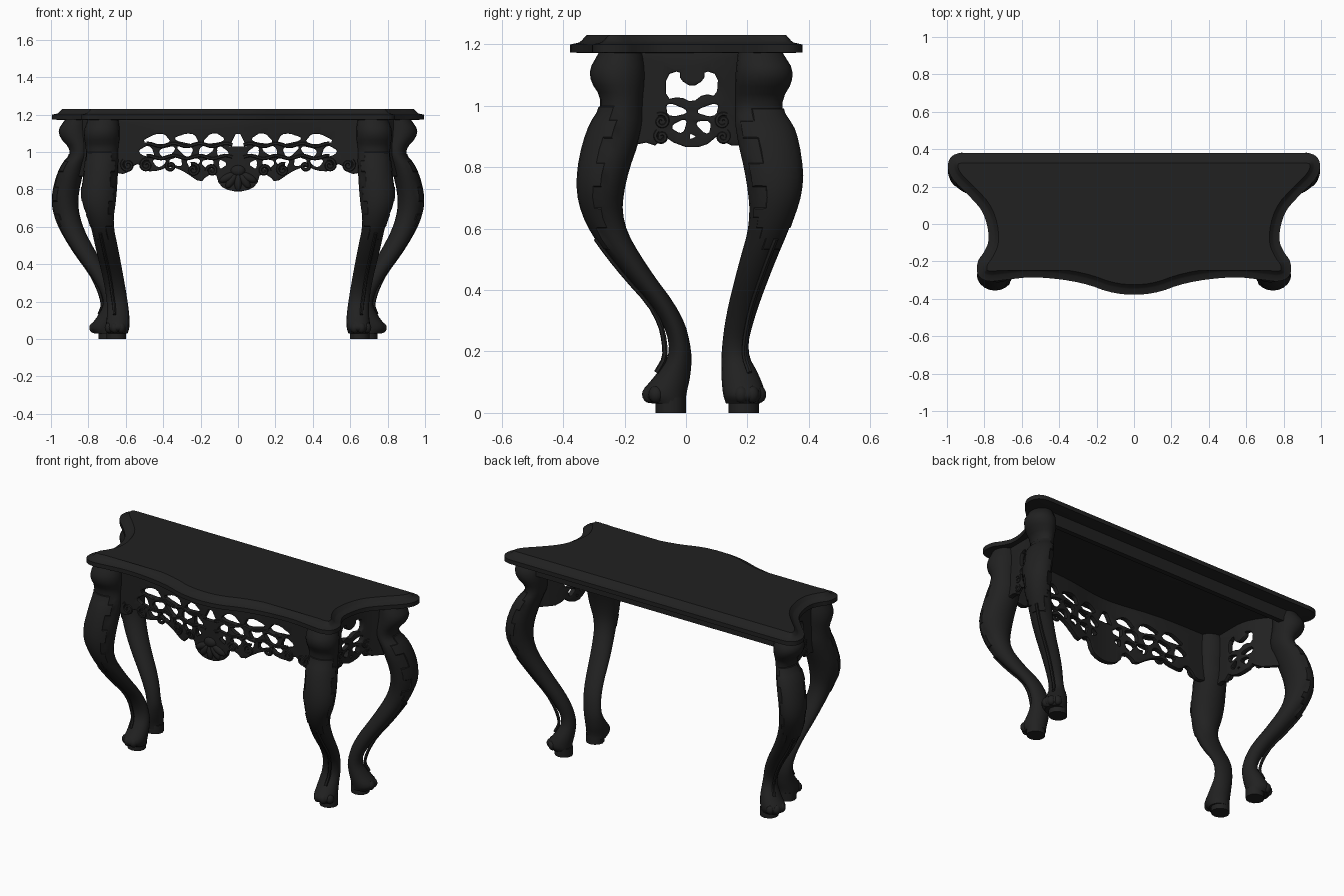
import bpy, bmesh, math
from mathutils import Vector, Matrix

if "Cube" in bpy.data.objects:
    bpy.data.objects.remove(bpy.data.objects["Cube"])

COLOUR = (0.015, 0.015, 0.015, 1)
wood = bpy.data.materials.new("black_wood")
wood.use_nodes = True
wood.diffuse_color = COLOUR
wood.node_tree.nodes["Principled BSDF"].inputs["Base Color"].default_value = COLOUR


def smooth(points, closed=True, rounds=2):
    """Round a polyline by cutting its corners."""
    pts = [Vector(p) for p in points]
    for _ in range(rounds):
        pairs = list(zip(pts, pts[1:] + pts[:1])) if closed else list(zip(pts, pts[1:]))
        cut = [q for a, b in pairs for q in (a.lerp(b, 0.25), a.lerp(b, 0.75))]
        pts = cut if closed else [pts[0]] + cut + [pts[-1]]
    return pts


def finish(name, bm, mirror=False):
    bmesh.ops.remove_doubles(bm, verts=bm.verts, dist=0.0001)
    bmesh.ops.recalc_face_normals(bm, faces=bm.faces)
    mesh = bpy.data.meshes.new(name)
    bm.to_mesh(mesh)
    bm.free()
    mesh.materials.clear()
    mesh.materials.append(wood)
    obj = bpy.data.objects.new(name, mesh)
    bpy.context.collection.objects.link(obj)
    bpy.ops.object.select_all(action='DESELECT')
    obj.select_set(True)
    bpy.context.view_layer.objects.active = obj
    bpy.ops.object.shade_smooth_by_angle(angle=math.radians(35))
    if mirror:
        obj.modifiers.new("mirror", 'MIRROR').use_mirror_merge = False


def loft(bm, rings):
    loops = [[bm.verts.new(p) for p in ring] for ring in rings]
    for a, b in zip(loops, loops[1:]):
        for i in range(len(a)):
            j = (i + 1) % len(a)
            bm.faces.new((a[i], a[j], b[j], b[i]))
    bm.faces.new(loops[0])
    bm.faces.new(loops[-1])


def curve_mesh(splines, flat, thick, bevel):
    """Turn splines into a filled plate (flat) or tubes, as a bmesh."""
    data = bpy.data.curves.new("path", 'CURVE')
    data.dimensions = '2D' if flat else '3D'
    data.fill_mode = 'BOTH' if flat else 'FULL'
    data.extrude, data.bevel_depth, data.bevel_resolution = thick, bevel, 1
    data.offset = -bevel if flat else 0
    data.use_fill_caps = True
    for pts in splines:
        sp = data.splines.new('POLY')
        sp.points.add(len(pts) - 1)
        for p, q in zip(sp.points, pts):
            p.co = (*Vector(q).to_3d(), 1)
        sp.use_cyclic_u = flat
    obj = bpy.data.objects.new("path", data)
    bpy.context.collection.objects.link(obj)
    mesh = obj.evaluated_get(bpy.context.evaluated_depsgraph_get()).to_mesh()
    bm = bmesh.new()
    bm.from_mesh(mesh)
    bpy.data.objects.remove(obj)
    return bm


def bend(bm, place):
    """Slice into narrow strips, then move every vertex onto the curved surface."""
    for i in range(-16, 17):
        bmesh.ops.bisect_plane(bm, geom=bm.verts[:] + bm.edges[:] + bm.faces[:], dist=1e-5,
                               plane_co=(i * .04 + .003, 0, 0), plane_no=(1, 0, 0))
    for v in bm.verts:
        v.co = place(*v.co)
    return bm


def blob(bm, centre, size, turn=Matrix()):
    m = Matrix.Translation(centre) @ turn @ Matrix.Diagonal((*size, 1))
    bmesh.ops.create_uvsphere(bm, u_segments=12, v_segments=8, radius=1, matrix=m)


def opening(x, z, rx, rz, tilt):
    """Irregular three-lobed hole."""
    pts = []
    for i in range(16):
        a = math.tau * i / 16
        r = 1 + .16 * math.cos(3 * a + 40 * x + 20 * z)
        u, v = rx * r * math.cos(a), rz * r * math.sin(a)
        pts.append((x + u * math.cos(tilt) - v * math.sin(tilt),
                    z + u * math.sin(tilt) + v * math.cos(tilt)))
    return pts


def spiral(x, z, r, start, turns):
    steps = 22
    return [(x + r * (1 - 0.75 * i / steps) * math.cos(start + turns * math.tau * i / steps),
             z + r * (1 - 0.75 * i / steps) * math.sin(start + turns * math.tau * i / steps))
            for i in range(steps + 1)]


def flip(pts):
    return [(-p[0], p[1]) for p in pts]


# Table top: serpentine outline lofted through a moulded edge
half = [(0, .38), (.45, .38), (.86, .38), (.96, .38), (1.0, .33), (.985, .25), (.88, .15),
        (.80, .06), (.77, -.08), (.80, -.15), (.84, -.2), (.84, -.28), (.78, -.31),
        (.7, -.3), (.53, -.28), (.28, -.31), (.1, -.378)]
outline = smooth(half + [(-x, y) for x, y in reversed(half[1:])])


def inset(pts, d, z):
    ring = []
    for i, p in enumerate(pts):
        t = (pts[(i + 1) % len(pts)] - pts[i - 1]).normalized()
        ring.append((p.x + t.y * d, p.y - t.x * d, z))
    return ring


bm = bmesh.new()
loft(bm, [inset(outline, d, z) for d, z in
          ((.03, 1.172), (0, 1.174), (0, 1.199), (.03, 1.206), (.038, 1.212), (.054, 1.23))])
finish("table_top", bm)

# Cabriole legs: rows of z, x range, y range
FRONT = [(1.18, .64, .8, -.28, -.14), (1.1, .63, .83, -.325, -.13), (1.01, .64, .81, -.265, -.14),
         (.92, .64, .82, -.325, -.14), (.75, .65, .845, -.36, -.2), (.62, .67, .79, -.33, -.21),
         (.48, .64, .76, -.23, -.13), (.32, .61, .72, -.085, -.01), (.2, .59, .7, -.045, .02),
         (.12, .58, .7, -.1, .015), (.06, .58, .71, -.155, 0), (.03, .59, .7, -.11, 0)]
BACK = [(1.18, .8, .92, .17, .31), (1.1, .79, .975, .16, .36), (1.0, .79, .88, .16, .30),
        (.92, .82, .955, .16, .36), (.75, .86, 1.0, .2, .385), (.62, .84, .97, .21, .345),
        (.48, .77, .89, .17, .285), (.32, .67, .77, .13, .225), (.2, .64, .71, .115, .195),
        (.12, .64, .75, .115, .24), (.06, .65, .8, .12, .26), (.03, .65, .77, .13, .24)]


def leg(name, rows, out, pad):
    sides = 20
    out = Vector(out).normalized()
    facing = math.atan2(out.y, out.x)
    rows = smooth(rows, closed=False)
    rings, stem = [], []
    for z, x0, x1, y0, y1 in rows:
        cx, cy, rx, ry = (x0 + x1) / 2, (y0 + y1) / 2, (x1 - x0) / 2, (y1 - y0) / 2
        rings.append([(cx + rx * math.cos(math.tau * i / sides),
                       cy + ry * math.sin(math.tau * i / sides), z) for i in range(sides)])
        if .13 < z < .6:
            gap = .003 + .014 * max(0, 1 - abs(z - .23) / .12)
            stem.append((cx + out.x * (rx + gap), cy + out.y * (ry + gap), z))
    bm = bmesh.new()
    loft(bm, rings)
    bmesh.ops.recalc_face_normals(bm, faces=bm.faces)
    # raised leaf with a jagged border on the knee
    leaf = []
    for k, f in enumerate(f for f in bm.faces if len(f.verts) == 4):
        z = f.calc_center_median().z
        turn = abs((math.tau * (k % sides + .5) / sides - facing + math.pi) % math.tau - math.pi)
        spread = 1.35 if (k // sides) % 4 < 2 else .95
        if .52 < z < 1.0 and turn < spread * min(1, (z - .4) * 4):
            leaf.append(f)
    bmesh.ops.inset_region(bm, faces=leaf, thickness=.004, depth=.004)
    # paw toes
    foot = rows[-5]
    cx, cy = (foot[1] + foot[2]) / 2, (foot[3] + foot[4]) / 2
    for swing in (-.7, 0, .7):
        d = Vector((math.cos(facing + swing), math.sin(facing + swing)))
        blob(bm, (cx + d.x * .052, cy + d.y * .052, .06), (.024, .024, .028))
    finish(name, bm, mirror=True)
    # slender stem down the shin
    finish(name + "_stem", curve_mesh([stem], False, 0, .009), mirror=True)
    # foot pad
    bm = bmesh.new()
    loft(bm, [[(pad[0] + .052 * math.cos(math.tau * i / 12),
                pad[1] + .05 * math.sin(math.tau * i / 12), z) for i in range(12)]
              for z in (0, .05)])
    finish(name + "_pad", bm, mirror=True)


leg("front_leg", FRONT, (.3, -1), (.65, -.05))
leg("back_leg", BACK, (1, .6), (.695, .188))


# Front apron: pierced plate bowed gently to follow the top
def on_front(x, z, depth):
    return Vector((x, -.205 - .05 * math.exp(-(x / .25) ** 2) - depth, z))


edge = [(.66, .89), (.6, .88), (.57, .92), (.53, .94), (.49, .895), (.42, .9), (.37, .925),
        (.32, .91), (.28, .89), (.2, .835), (.17, .87), (.12, .89), (.1, .82), (.04, .79)]
border = [(-.66, 1.178), (.66, 1.178)]
border += smooth(edge + flip(reversed(edge)), closed=False, rounds=1)
holes = [opening(*h) for h in (
    (.13, 1.07, .052, .026, -.15), (.27, 1.07, .06, .026, .1), (.43, 1.067, .066, .027, -.05),
    (.085, 1.0, .033, .025, .6), (.175, 1.005, .042, .026, -.5), (.28, 1.008, .042, .026, .4),
    (.38, 1.0, .042, .027, -.4), (.485, 1.0, .04, .028, .4), (.085, .935, .024, .026, 0),
    (.16, .935, .03, .028, .3), (.24, .943, .034, .026, -.3), (.33, .948, .034, .022, .2),
    (.42, .943, .034, .02, 0))]
holes += [flip(h) for h in holes]
holes.append([(-.045, 1.03), (.045, 1.03), (.012, 1.095), (-.012, 1.095)])
finish("front_apron", bend(curve_mesh([border] + holes, True, .01, .005), on_front))

# Carved vines and scrolls over the front apron
vines = [[(.03 + .02 * i, base + .008 * math.sin(i * .9)) for i in range(24)]
         for base in (1.038, .973)]
vines += [spiral(.24, .905, .034, 1.2, 1.3), spiral(.49, .93, .035, 2, -1.3),
          spiral(.14, .9, .03, 0, 1.2), spiral(.36, .925, .026, 1, -1.2),
          spiral(.59, .93, .035, 1, -1.3)]
vines += [flip(v) for v in vines]
paths = [[(x, z, .012) for x, z in v] for v in vines]
finish("front_scrolls", bend(curve_mesh(paths, False, 0, .01), on_front))

# Shell at the centre of the front apron
bm = bmesh.new()
for a in (-1.1, -.6, 0, .6, 1.1):
    blob(bm, on_front(.06 * math.sin(a), .885 - .045 * math.cos(a), .01), (.022, .022, .05),
         Matrix.Rotation(-a, 4, 'Y'))
blob(bm, on_front(0, .9, .012), (.04, .022, .03))
finish("front_shell", bm)


# Side aprons: pierced plates in the waist of each end
def on_side(y, z, depth):
    return Vector((.735 + 2.5 * max(0, y) ** 2 + depth, y, z))


side_edge = [(-.18, 1.178), (.22, 1.178), (.22, .87), (.15, .87), (.12, .885), (.1, .9),
             (.07, .875), (.04, .865), (.0, .865), (-.04, .88), (-.07, .9), (-.1, .87),
             (-.13, .88), (-.18, .87)]
heart = [(-.065, 1.1), (-.02, 1.115), (-.02, 1.085), (.02, 1.06), (.06, 1.085), (.06, 1.115),
         (.105, 1.1), (.1, 1.03), (.06, 1.04), (.02, 1.01), (-.02, 1.03), (-.065, 1.02)]
side_holes = [smooth(heart, rounds=1)] + [opening(*h) for h in (
    (-.035, .985, .033, .018, -.2), (.075, .985, .033, .018, .2), (-.02, .933, .024, .018, .6),
    (.06, .933, .024, .018, -.6), (.02, .9, .014, .012, 0))]
finish("side_apron", bend(curve_mesh([side_edge] + side_holes, True, .01, .005), on_side),
       mirror=True)
paths = [[(y + .02, z, .012) for y, z in v] for s in
         (spiral(.1, .95, .025, 1, 1.3), spiral(.1, .9, .022, 1, -1.2)) for v in (s, flip(s))]
finish("side_scrolls", bend(curve_mesh(paths, False, 0, .008), on_side), mirror=True)

# Plain back rail under the top
bm = bmesh.new()
bmesh.ops.create_cube(bm, size=1, matrix=Matrix.Translation((0, .285, 1.14))
                      @ Matrix.Diagonal((1.7, .03, .08, 1)))
finish("back_rail", bm)
